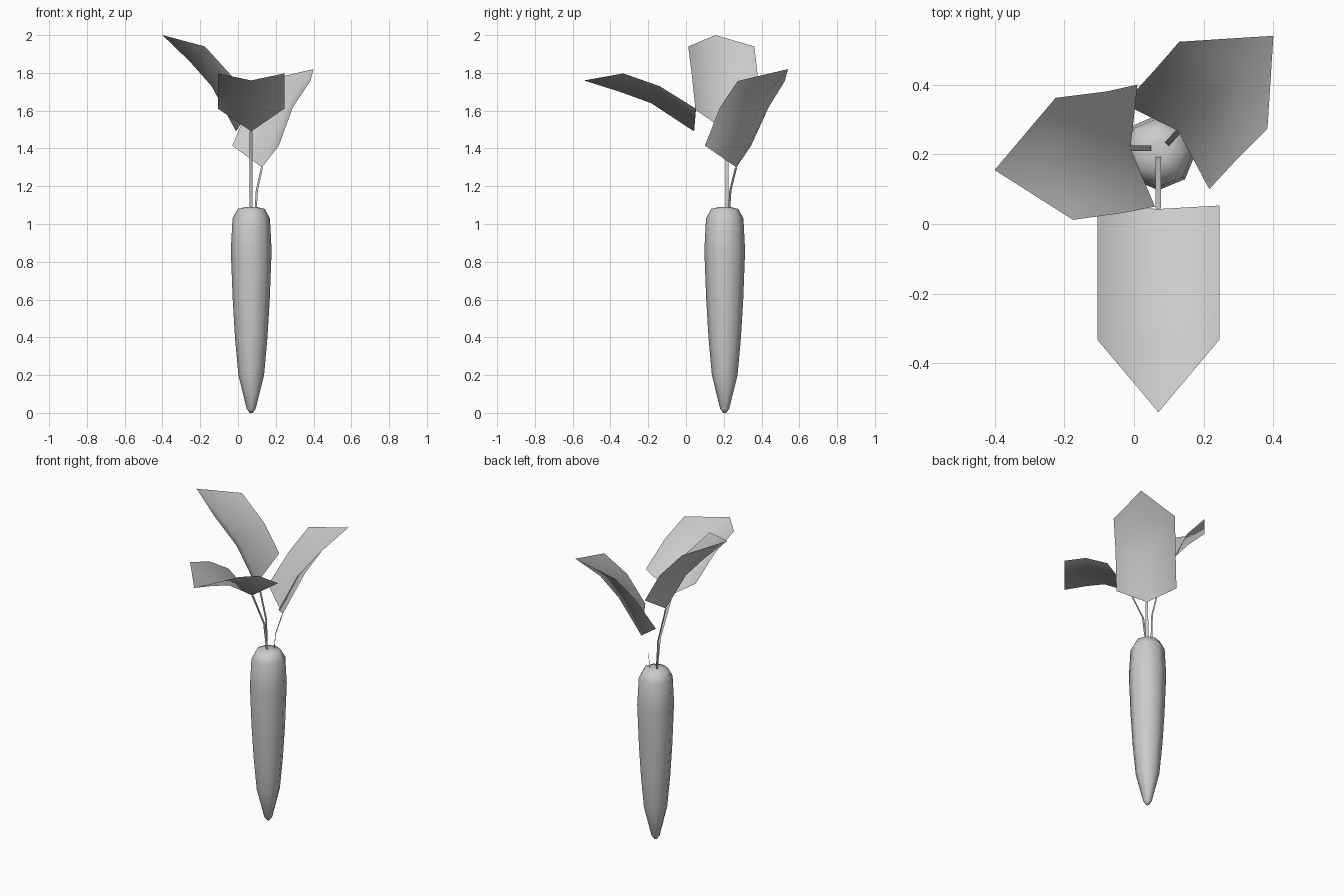
import bpy, math
from mathutils import Vector

if "Cube" in bpy.data.objects:
    bpy.data.objects.remove(bpy.data.objects["Cube"])

CX, CY = 0.07, 0.205


def make_object(name, verts, faces):
    mesh = bpy.data.meshes.new(name)
    mesh.from_pydata([tuple(v) for v in verts], [], faces)
    for p in mesh.polygons:
        p.use_smooth = True
    obj = bpy.data.objects.new(name, mesh)
    bpy.context.collection.objects.link(obj)
    return obj


def strip(name, rows, tip=None):
    """Sheet through rows of points, optionally closed to a pointed tip."""
    n = len(rows[0])
    verts = [v for r in rows for v in r]
    faces = [(i * n + j, i * n + j + 1, (i + 1) * n + j + 1, (i + 1) * n + j)
             for i in range(len(rows) - 1) for j in range(n - 1)]
    if tip:
        last = (len(rows) - 1) * n
        verts.append(tip)
        faces += [(last + j, last + j + 1, len(verts) - 1) for j in range(n - 1)]
    return make_object(name, verts, faces)


def stem(name, path, angle):
    """Thin flat ribbon; angle is the outward heading of the stem."""
    side = Vector((-math.sin(angle), math.cos(angle), 0)) * 0.008
    strip(name, [(Vector(p) - side, Vector(p) + side) for p in path])


# Root: eight-sided tapered body
SIDES = 8
profile = [(0.008, 0.0), (0.024, 0.022), (0.068, 0.2), (0.086, 0.4), (0.098, 0.6),
           (0.108, 0.86), (0.099, 1.03), (0.072, 1.08), (0.03, 1.09)]
verts = [(CX + r * math.cos(math.tau * k / SIDES), CY + r * math.sin(math.tau * k / SIDES), z)
         for r, z in profile for k in range(SIDES)]
faces = [(i * SIDES + k, i * SIDES + (k + 1) % SIDES,
          (i + 1) * SIDES + (k + 1) % SIDES, (i + 1) * SIDES + k)
         for i in range(len(profile) - 1) for k in range(SIDES)]
faces.append(tuple(reversed(range(SIDES))))
faces.append(tuple(range((len(profile) - 1) * SIDES, len(profile) * SIDES)))
make_object("root", verts, faces)

# Stems
stem("front_stem", [(CX, 0.195, 1.07), (CX, 0.165, 1.26), (CX, 0.045, 1.49)], -math.pi / 2)
stem("left_stem", [(0.051, 0.217, 1.07), (0.047, 0.217, 1.26), (-0.01, 0.217, 1.49)], math.pi)
stem("right_stem", [(0.093, 0.228, 1.07), (0.1, 0.235, 1.18), (0.127, 0.265, 1.30)], math.pi / 4)

# Front leaf: V-folded blade, rows of edge / midrib / edge
W = 0.175
strip("front_leaf",
      [[(CX - W, ye, ze), (CX, yc, zc), (CX + W, ye, ze)]
       for ye, ze, yc, zc in [(0.053, 1.61, 0.043, 1.49),
                              (-0.14, 1.73, -0.185, 1.64),
                              (-0.332, 1.797, -0.35, 1.70)]],
      (CX, -0.54, 1.76))

# Left leaf
strip("left_leaf",
      [[(0.06, 0.05, 1.605), (-0.01, 0.217, 1.49), (0.01, 0.40, 1.605)],
       [(-0.03, 0.032, 1.78), (-0.14, 0.2, 1.73), (-0.08, 0.38, 1.78)],
       [(-0.175, 0.012, 1.94), (-0.255, 0.177, 1.86), (-0.225, 0.362, 1.94)]],
      (-0.40, 0.155, 2.0))

# Right rear leaf
strip("right_leaf",
      [[(0.216, 0.10, 1.415), (0.127, 0.267, 1.30), (-0.03, 0.345, 1.415)],
       [(0.29, 0.18, 1.617), (0.22, 0.36, 1.55), (0.055, 0.437, 1.617)],
       [(0.383, 0.274, 1.757), (0.297, 0.44, 1.70), (0.13, 0.523, 1.757)]],
      (0.40, 0.54, 1.82))
